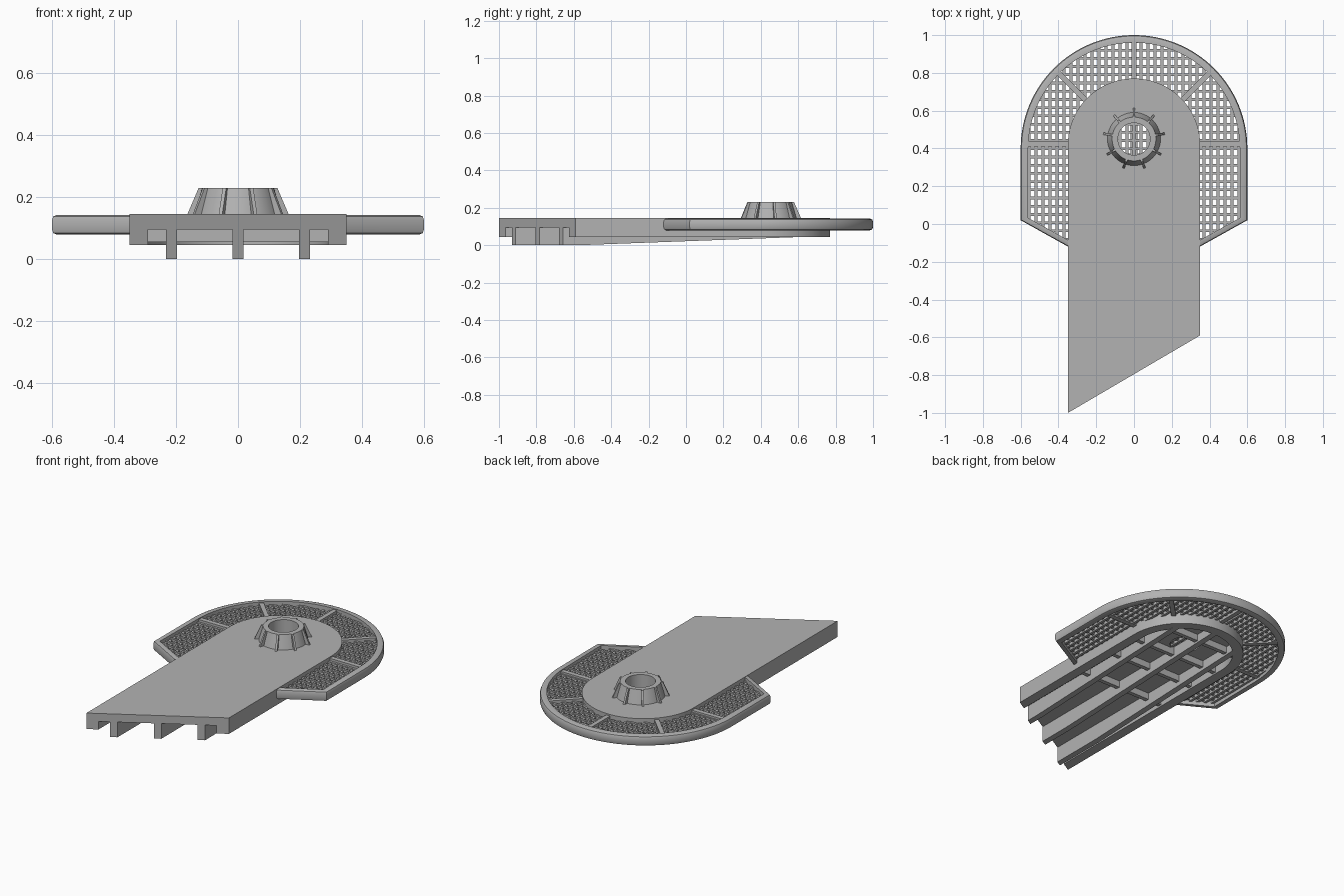
import bpy, bmesh, math
from mathutils import Matrix, Vector

if "Cube" in bpy.data.objects:
    bpy.data.objects.remove(bpy.data.objects["Cube"], do_unlink=True)

grey = bpy.data.materials.new("plain grey")
grey.use_nodes = True
COLOUR = (0.45, 0.45, 0.45, 1)
grey.diffuse_color = COLOUR
grey.node_tree.nodes["Principled BSDF"].inputs["Base Color"].default_value = COLOUR

TOP, PLATE, RIM = 0.145, 0.095, 0.045    # deck top, deck underside, rim underside
HUB_Y, HOLE = 0.45, 0.085
ARC_Y, ARC_R = 0.4, 0.6
DECK_Y, DECK_R = 0.42, 0.35


def finish(name, bm, smooth=False):
    bmesh.ops.recalc_face_normals(bm, faces=bm.faces[:])
    mesh = bpy.data.meshes.new(name)
    bm.to_mesh(mesh)
    bm.free()
    mesh.materials.append(grey)
    obj = bpy.data.objects.new(name, mesh)
    bpy.context.collection.objects.link(obj)
    if smooth:
        bpy.ops.object.select_all(action='DESELECT')
        obj.select_set(True)
        bpy.context.view_layer.objects.active = obj
        bpy.ops.object.shade_smooth_by_angle(angle=math.radians(35))
    return obj


def prism(bm, points, shift):
    """Closed solid: a polygon moved along a vector."""
    shift = Vector(shift)
    a = [bm.verts.new(p) for p in points]
    b = [bm.verts.new(Vector(p) + shift) for p in points]
    bm.faces.new(a)
    bm.faces.new(b[::-1])
    for i in range(len(a)):
        j = (i + 1) % len(a)
        bm.faces.new((a[i], a[j], b[j], b[i]))
    return a + b


def bar(bm, p, q, width, z0, z1):
    """Box-section bar between two plan points."""
    p, q = Vector((*p, z0)), Vector((*q, z0))
    d = (q - p).normalized() * width / 2
    side = Vector((-d.y, d.x, 0))
    prism(bm, (p - side, p + side, q + side, q - side), (0, 0, z1 - z0))


def arc(radius, cy, n=48):
    return [(radius * math.cos(math.pi * i / n), cy + radius * math.sin(math.pi * i / n))
            for i in range(n + 1)]


def band(name, outer, inner, section):
    """Strip between two plan paths; section is (share inward, z)."""
    bm = bmesh.new()
    rows = [[bm.verts.new((o[0] + (i[0] - o[0]) * t, o[1] + (i[1] - o[1]) * t, z))
             for t, z in section] for o, i in zip(outer, inner)]
    n = len(section)
    for a, b in zip(rows, rows[1:]):
        for k in range(n):
            m = (k + 1) % n
            bm.faces.new((a[k], a[m], b[m], b[k]))
    bm.faces.new(rows[0])
    bm.faces.new(rows[-1])
    return finish(name, bm, True)


def front(x):
    """Slanted front end of the deck."""
    return -0.795 + 0.586 * x


# Deck plate with a round hole under the hub
bm = bmesh.new()
outline = [(-DECK_R, front(-DECK_R)), (DECK_R, front(DECK_R))] + arc(DECK_R, DECK_Y)
hole = [(HOLE * math.cos(math.tau * i / 48), HUB_Y + HOLE * math.sin(math.tau * i / 48))
        for i in range(48)]
for loop in (outline, hole):
    vs = [bm.verts.new((x, y, PLATE)) for x, y in loop]
    for i in range(len(vs)):
        bm.edges.new((vs[i - 1], vs[i]))
bmesh.ops.triangle_fill(bm, edges=bm.edges[:], use_beauty=True)
res = bmesh.ops.extrude_face_region(bm, geom=bm.faces[:])
moved = [g for g in res["geom"] if isinstance(g, bmesh.types.BMVert)]
bmesh.ops.translate(bm, verts=moved, vec=(0, 0, TOP - PLATE))
finish("deck", bm, True)

# Rim wall below the deck edge
def deck_path(r):
    return [(r, front(r))] + arc(r, DECK_Y) + [(-r, front(-r))]

band("deck_rim", deck_path(DECK_R), deck_path(0.29),
     [(0, RIM), (0, TOP - 0.001), (1, TOP - 0.001), (1, RIM)])

# Long ribs, tapering towards the back
bm = bmesh.new()
for x in (-0.215, 0, 0.215):
    back = DECK_Y + math.sqrt(0.31 ** 2 - x * x)
    sides = []
    for e in (x - 0.018, x + 0.018):
        sides.append([bm.verts.new((e, y, z)) for y, z in (
            (front(e), PLATE + 0.01), (front(e), 0), (-0.58, 0),
            (back, 0.05 * (back + 0.58) / 1.35), (back, PLATE + 0.01))])
    a, b = sides
    if front(x) > -0.58:
        print("rib start is behind the taper")
    bm.faces.new(a)
    bm.faces.new(b[::-1])
    for i in range(5):
        bm.faces.new((a[i - 1], a[i], b[i], b[i - 1]))
finish("long_ribs", bm)

# Cross ribs
bm = bmesh.new()
for y in (-0.12, 0.15, 0.36, 0.57):
    w = 0.3 if y < DECK_Y else math.sqrt(0.3 ** 2 - (y - DECK_Y) ** 2)
    bar(bm, (-w, y), (w, y), 0.025, 0.055, PLATE + 0.01)
finish("cross_ribs", bm)

# Outer frame with rounded outer edges
def frame_path(corner, end_y, r):
    right = [(DECK_R - 0.01, end_y), corner]
    return right + arc(r, ARC_Y, 64) + [(-x, y) for x, y in right[::-1]]

band("outer_frame", frame_path((ARC_R, 0.02), -0.125, ARC_R),
     frame_path((0.565, 0.035), -0.09, 0.56),
     [(1, 0.08), (0.4, 0.08), (0.12, 0.084), (0, 0.096), (0, 0.126),
      (0.12, 0.138), (0.4, 0.142), (1, 0.142)])

# Grating: crossing bars clipped to the frame
REACH = 0.575
def half_width(y):
    if y > ARC_Y:
        return math.sqrt(max(0, REACH ** 2 - (y - ARC_Y) ** 2))
    return min(REACH, DECK_R + (y + 0.11) * 1.75)

bm = bmesh.new()
PX, PY = 0.037, 0.0435
for i in range(-15, 16):
    x = i * PX
    low = -0.1 + max(0, abs(x) - DECK_R) / 1.75
    bar(bm, (x, low), (x, ARC_Y + math.sqrt(REACH ** 2 - x * x)), 0.015, 0.1, 0.118)
for j in range(25):
    y = -0.08 + j * PY
    w = half_width(y)
    if w > 0.05:
        bar(bm, (-w, y), (w, y), 0.014, 0.108, 0.124)
finish("grating", bm)

# Spokes from the deck to the frame
bm = bmesh.new()
for deg in (45, 90, 135):
    c, s = math.cos(math.radians(deg)), math.sin(math.radians(deg))
    bar(bm, (0.33 * c, ARC_Y + 0.33 * s), (0.57 * c, ARC_Y + 0.57 * s), 0.027, 0.095, 0.136)
for side in (-1, 1):
    bar(bm, (side * 0.33, 0.425), (side * 0.57, 0.425), 0.03, 0.095, 0.136)
finish("spokes", bm)

# Hub: tapered collar with an open bore
bm = bmesh.new()
profile = [(0.142, TOP - 0.005), (0.116, 0.23), (HOLE, 0.23), (HOLE, PLATE + 0.03)]
vs = [bm.verts.new((r, 0, z)) for r, z in profile]
es = [bm.edges.new(pair) for pair in zip(vs, vs[1:])]
bmesh.ops.spin(bm, geom=vs + es, axis=(0, 0, 1), cent=(0, 0, 0), steps=48, angle=math.tau)
bmesh.ops.remove_doubles(bm, verts=bm.verts[:], dist=0.0001)
bmesh.ops.translate(bm, verts=bm.verts[:], vec=(0, HUB_Y, 0))
finish("hub", bm, True)

# Nine fins around the hub
bm = bmesh.new()
fin = [(0.12, TOP - 0.005), (0.167, TOP - 0.005), (0.128, 0.23), (0.105, 0.23)]
for i in range(9):
    vs = prism(bm, [(r, -0.006, z) for r, z in fin], (0, 0.012, 0))
    turn = Matrix.Rotation(math.radians(90 + 40 * i), 4, 'Z')
    bmesh.ops.transform(bm, verts=vs, matrix=Matrix.Translation((0, HUB_Y, 0)) @ turn)
finish("hub_fins", bm)
